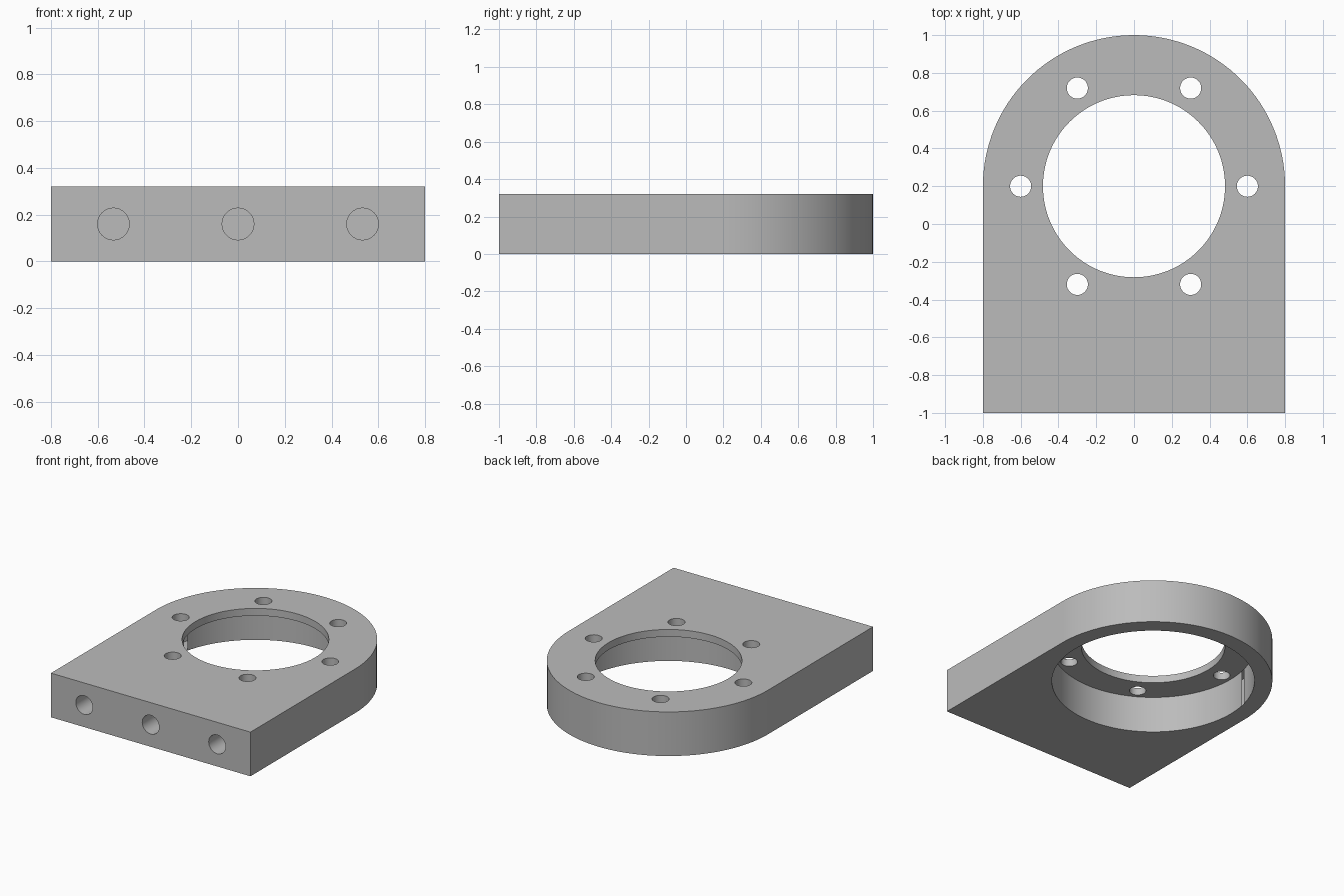
import bpy
import math
from mathutils import Vector

cube = bpy.data.objects.get("Cube")
if cube:
    bpy.data.objects.remove(cube, do_unlink=True)

HALF_W, THICK, BORE_Y = 0.8, 0.32, 0.2
LIP = 0.053

metal = bpy.data.materials.new("plain grey metal")
metal.use_nodes = True
GREY = (0.5, 0.5, 0.5, 1)
metal.diffuse_color = GREY
metal.node_tree.nodes["Principled BSDF"].inputs["Base Color"].default_value = GREY


def cutter(name, radius, start, end, sides):
    """Hidden cylinder running between two points."""
    a, b = Vector(start), Vector(end)
    bpy.ops.mesh.primitive_cylinder_add(
        vertices=sides, radius=radius, depth=(b - a).length, location=(a + b) / 2)
    ob = bpy.context.object
    ob.name = name
    ob.rotation_euler = (b - a).to_track_quat("Z", "Y").to_euler()
    ob.data.materials.append(metal)
    ob.hide_render = True
    return ob


# Plate: square front, semicircular back, extruded upward
steps = 64
outline = [(-HALF_W, -1), (HALF_W, -1)]
for i in range(steps + 1):
    a = math.pi * i / steps
    outline.append((HALF_W * math.cos(a), BORE_Y + HALF_W * math.sin(a)))
n = len(outline)
verts = [(x, y, z) for z in (0, THICK) for x, y in outline]
faces = [tuple(reversed(range(n))), tuple(range(n, 2 * n))]
faces += [(i, (i + 1) % n, n + (i + 1) % n, n + i) for i in range(n)]
mesh = bpy.data.meshes.new("mounting_plate")
mesh.from_pydata(verts, [], faces)
mesh.materials.append(metal)
plate = bpy.data.objects.new("mounting_plate", mesh)
bpy.context.collection.objects.link(plate)

# Main bore, and the wider recess below that leaves a thin lip on top
cutters = [
    cutter("bore_cutter", 0.482, (0, BORE_Y, -0.1), (0, BORE_Y, 0.5), 128),
    cutter("recess_cutter", 0.68, (0, BORE_Y, -0.1), (0, BORE_Y, THICK - LIP), 128),
]

# Ring of six bolt holes through the lip
for i in range(6):
    a = math.pi * i / 3
    x, y = 0.6 * math.cos(a), BORE_Y + 0.6 * math.sin(a)
    cutters.append(cutter("bolt_hole_cutter", 0.056, (x, y, 0.1), (x, y, 0.5), 32))

# Three blind holes in the front edge
for x in (-0.533, 0, 0.533):
    cutters.append(cutter("edge_hole_cutter", 0.068,
                          (x, -1.1, THICK / 2), (x, -0.6, THICK / 2), 32))

bpy.ops.object.select_all(action="DESELECT")
plate.select_set(True)
bpy.context.view_layer.objects.active = plate
for c in cutters:
    mod = plate.modifiers.new("cut", "BOOLEAN")
    mod.operation = "DIFFERENCE"
    mod.solver = "EXACT"
    mod.object = c
    bpy.ops.object.modifier_apply(modifier=mod.name)
for c in cutters:
    bpy.data.objects.remove(c, do_unlink=True)

bpy.ops.object.shade_smooth_by_angle(angle=math.radians(30))
